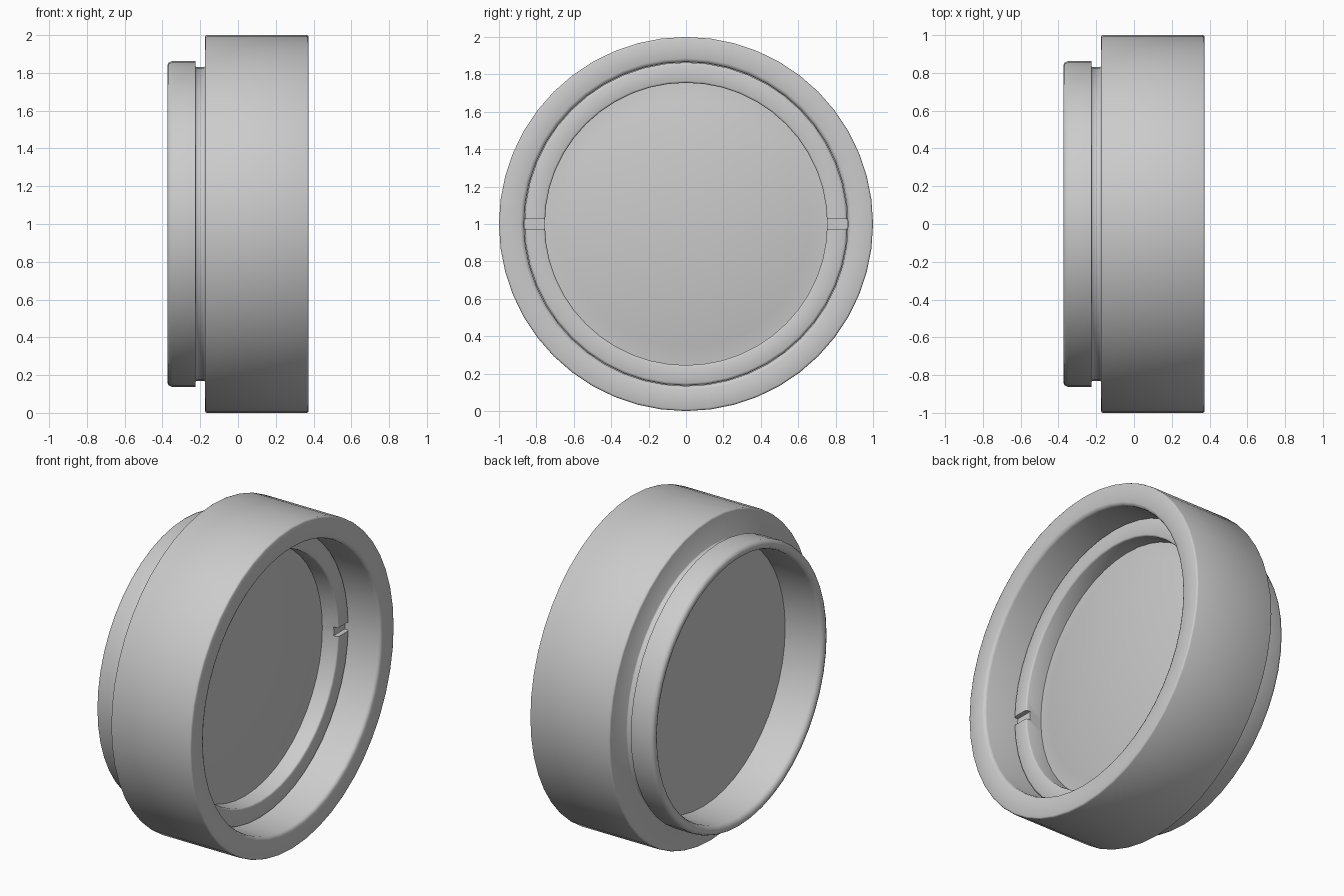
import bpy, bmesh, math

if "Cube" in bpy.data.objects:
    bpy.data.objects.remove(bpy.data.objects["Cube"])

SIDES = 48


def finish(obj):
    bpy.ops.object.select_all(action='DESELECT')
    obj.select_set(True)
    bpy.context.view_layer.objects.active = obj
    bpy.ops.object.shade_smooth_by_angle(angle=math.radians(50))


def lathe(name, profile, closed=True):
    """Spin (x, radius) points around the x axis through z = 1."""
    bm = bmesh.new()
    rings = []
    for x, r in profile:
        rings.append([bm.verts.new((x, r * math.cos(a), 1 + r * math.sin(a)))
                      for a in (2 * math.pi * i / SIDES for i in range(SIDES))])
    pairs = list(zip(rings, rings[1:]))
    if closed:
        pairs.append((rings[-1], rings[0]))
    else:
        bm.faces.new(rings[0])
        bm.faces.new(rings[-1])
    for a, b in pairs:
        for i in range(SIDES):
            j = (i + 1) % SIDES
            bm.faces.new((a[i], a[j], b[j], b[i]))
    bmesh.ops.recalc_face_normals(bm, faces=bm.faces)
    mesh = bpy.data.meshes.new(name)
    bm.to_mesh(mesh)
    bm.free()
    obj = bpy.data.objects.new(name, mesh)
    bpy.context.collection.objects.link(obj)
    return obj


# Outer frame: wide front rim, groove and narrow rear thread collar
frame = lathe("filter_frame", [
    (0.354, 0.866), (0.368, 0.872), (0.374, 0.886), (0.374, 0.99), (0.371, 0.997), (0.364, 1.0),
    (-0.165, 1.0), (-0.172, 0.997), (-0.175, 0.99),
    (-0.175, 0.835), (-0.18, 0.83), (-0.22, 0.83), (-0.225, 0.835),
    (-0.225, 0.862), (-0.350, 0.862), (-0.367, 0.855), (-0.374, 0.84),
    (-0.374, 0.83), (-0.367, 0.811), (-0.348, 0.803),
    (-0.10, 0.803), (-0.10, 0.866)])
finish(frame)

# Glass disc seated in the frame, with a domed front
dome = [(0.05 + 0.075 * (1 - (r / 0.76) ** 2), r)
        for r in (0.76, 0.66, 0.56, 0.46, 0.36, 0.26, 0.16, 0.06, 0.01)]
glass = lathe("glass_disc", [(-0.12, 0.802), (-0.10, 0.802), (-0.10, 0.85), (0.05, 0.85)] + dome,
              closed=False)
finish(glass)

# Retaining ring holding the glass
ring = lathe("retaining_ring", [
    (0.04, 0.755), (0.15, 0.755), (0.157, 0.758), (0.16, 0.765),
    (0.16, 0.85), (0.157, 0.857), (0.15, 0.864), (0.04, 0.864)])

# Shallow spanner slots on both sides of the ring
bpy.ops.mesh.primitive_cube_add(size=1, location=(0.16, 0, 1))
cutter = bpy.context.object
cutter.name = "slot_cutter"
cutter.scale = (0.06, 2.0, 0.055)
cutter.hide_render = True
mod = ring.modifiers.new("slots", 'BOOLEAN')
mod.operation = 'DIFFERENCE'
mod.solver = 'EXACT'
mod.object = cutter
bpy.ops.object.select_all(action='DESELECT')
ring.select_set(True)
bpy.context.view_layer.objects.active = ring
bpy.ops.object.modifier_apply(modifier=mod.name)
bpy.data.objects.remove(cutter)
finish(ring)
